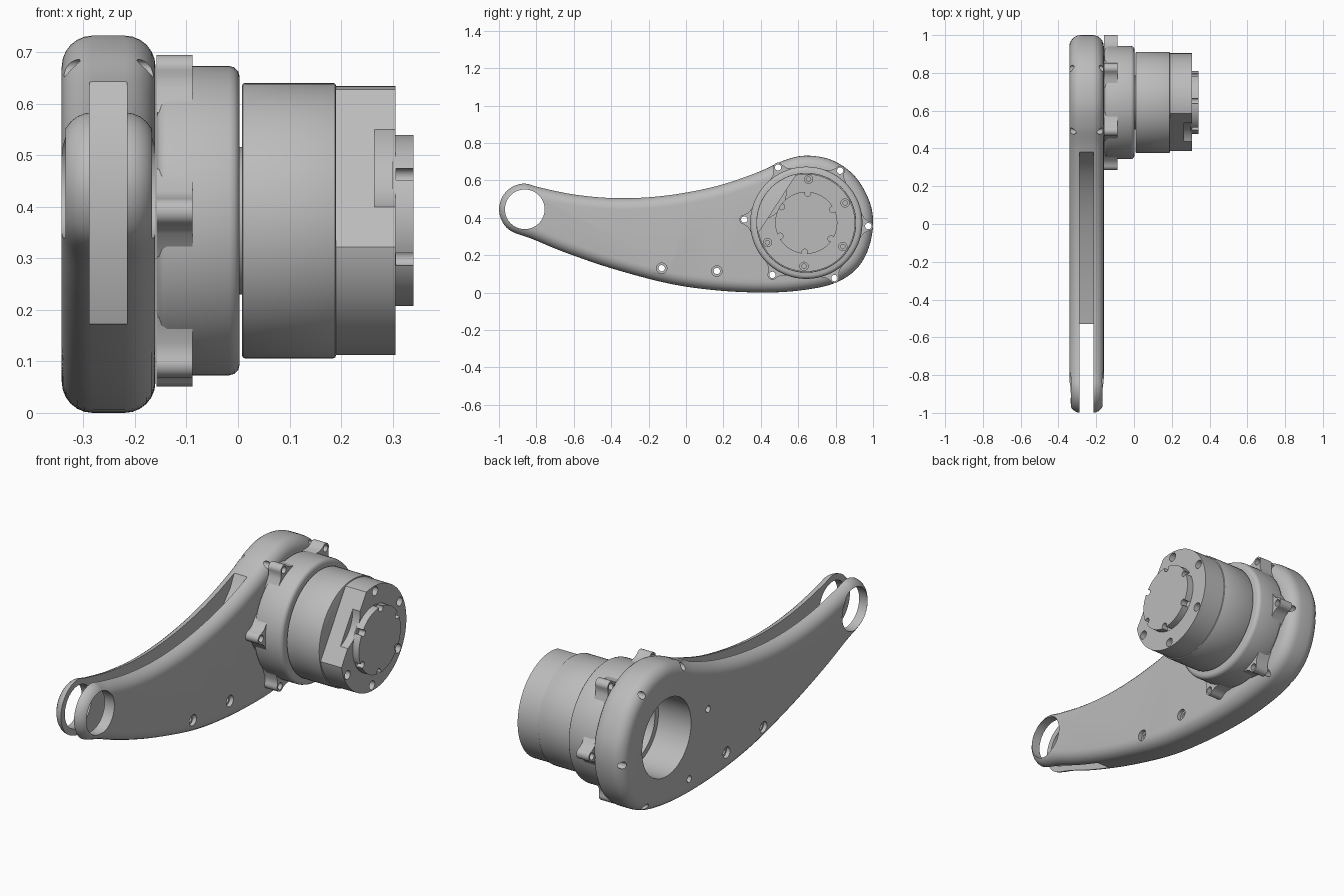
import bpy, bmesh, math
from mathutils import Vector

if "Cube" in bpy.data.objects:
    bpy.data.objects.remove(bpy.data.objects["Cube"])

grey = bpy.data.materials.new("plain_grey")
grey.use_nodes = True
grey.diffuse_color = (0.5, 0.5, 0.5, 1)
grey.node_tree.nodes["Principled BSDF"].inputs["Base Color"].default_value = (0.5, 0.5, 0.5, 1)

HUB = Vector((0.643, 0.373))      # drive axis in the y-z plane
EYE = Vector((-0.862, 0.445))     # small end of the arm


def polar(angle, radius, origin=HUB):
    a = math.radians(angle)
    return Vector((origin[0] + radius * math.cos(a), origin[1] + radius * math.sin(a)))


def circle(origin, radius, n=96):
    return [polar(360 * i / n, radius, origin) for i in range(n)]


def smooth_loop(points, steps=6):
    """Closed Catmull-Rom curve through the points."""
    pts, out = [Vector(p) for p in points], []
    n = len(pts)
    for i in range(n):
        a, b, c, d = (pts[(i + k - 1) % n] for k in range(4))
        for s in range(steps):
            t = s / steps
            out.append(0.5 * (2 * b + (c - a) * t + (2 * a - 5 * b + 4 * c - d) * t * t
                              + (3 * b - a - 3 * c + d) * t ** 3))
    return out


def prism(name, outlines, x0, x1):
    """Extrude y-z outlines along x."""
    bm = bmesh.new()
    for outline in outlines:
        face = bm.faces.new([bm.verts.new((x0, p[0], p[1])) for p in outline])
        new = bmesh.ops.extrude_face_region(bm, geom=[face])["geom"]
        bmesh.ops.translate(bm, vec=(x1 - x0, 0, 0),
                            verts=[v for v in new if isinstance(v, bmesh.types.BMVert)])
    bmesh.ops.recalc_face_normals(bm, faces=bm.faces)
    mesh = bpy.data.meshes.new(name)
    bm.to_mesh(mesh)
    bm.free()
    mesh.materials.append(grey)
    obj = bpy.data.objects.new(name, mesh)
    bpy.context.collection.objects.link(obj)
    return obj


def activate(obj):
    bpy.ops.object.select_all(action='DESELECT')
    obj.select_set(True)
    bpy.context.view_layer.objects.active = obj


def bevel(obj, width, segments=3):
    mod = obj.modifiers.new("round_edges", 'BEVEL')
    mod.width, mod.segments = width, segments
    mod.limit_method, mod.angle_limit = 'ANGLE', math.radians(60)
    activate(obj)
    bpy.ops.object.modifier_apply(modifier=mod.name)


def cut(obj, outlines, x0, x1):
    cutter = prism("cutter", outlines, x0, x1)
    cutter.hide_render = True
    mod = obj.modifiers.new("cut", 'BOOLEAN')
    mod.operation, mod.solver, mod.object = 'DIFFERENCE', 'EXACT', cutter
    activate(obj)
    bpy.ops.object.modifier_apply(modifier=mod.name)
    bpy.data.objects.remove(cutter)


def finish(obj):
    activate(obj)
    bpy.ops.object.shade_smooth_by_angle(angle=math.radians(32))


LUG_ANGLES = [-3 + 60 * i for i in range(6)]
lug_holes = [circle(polar(a, 0.332), 0.017, 20) for a in LUG_ANGLES]

# Curved arm with rounded rim
outline = smooth_loop([polar(a, 0.138, EYE) for a in (240, 210, 180, 150, 120, 90)] + [
    (-0.78, 0.562), (-0.6, 0.525), (-0.4, 0.506), (-0.2, 0.51), (0, 0.535), (0.2, 0.58),
    (0.4, 0.65), (0.52, 0.705), (0.64, 0.732), (0.78, 0.708), (0.9, 0.625), (0.98, 0.49),
    (1.0, 0.36), (0.97, 0.22), (0.9, 0.115), (0.78, 0.045), (0.6, 0.01), (0.4, 0),
    (0.15, 0.013), (-0.1, 0.05), (-0.4, 0.13), (-0.65, 0.215), (-0.82, 0.285)])
arm = prism("arm", [outline], -0.342, -0.16)
bevel(arm, 0.06, 6)
# Link slot, open at the small end
cut(arm, [[(-1.2, 0.1), (-0.57, 0.165), (-0.4, 0.195), (-0.2, 0.25), (0, 0.325),
           (0.15, 0.4), (0.27, 0.49), (0.35, 0.58), (0.39, 0.66), (0.39, 0.9), (-1.2, 0.9)]],
    -0.288, -0.215)
# Pin eye, hub opening and bolt holes
cut(arm, [circle(EYE, 0.106, 64), circle(HUB, 0.195)] + lug_holes, -0.5, 0)
bolts = [(-0.13, 0.13), (0.165, 0.115)]
cut(arm, [circle(b, 0.017, 20) for b in bolts], -0.5, 0)
for x0, x1 in ((-0.4, -0.322), (-0.18, -0.1)):
    cut(arm, [circle(b, 0.028, 24) for b in bolts], x0, x1)
finish(arm)

# Gearbox housing with a recess facing the hub opening
gearbox = prism("gearbox_housing", [circle(HUB, 0.3)], -0.158, 0.003)
bevel(gearbox, 0.02)
cut(gearbox, [circle(HUB, 0.17)], -0.3, -0.05)
finish(gearbox)

# Mounting lugs around the housing
for i, a in enumerate(LUG_ANGLES):
    tip = polar(a, 0.332)
    base = [polar(a + s, 0.292) for s in (-17, 17)]
    waist = [polar(a + s, 0.312) for s in (-7.5, 7.5)]
    inner = [polar(a + s, 0.26) for s in (17, -17)]
    nose = [polar(a + s, 0.026, tip) for s in range(-90, 91, 20)]
    lug = prism(f"mounting_lug_{i + 1}",
                [[base[0], waist[0]] + nose + [waist[1], base[1]] + inner], -0.158, -0.088)
    cut(lug, [lug_holes[i]], -0.3, 0)
    finish(lug)

# Spacer and motor body
finish(prism("spacer", [circle(HUB, 0.143)], 0, 0.012))
body = prism("motor_body", [circle(HUB, 0.267)], 0.008, 0.19)
bevel(body, 0.005, 2)
finish(body)

# Motor end section with a flat and a scooped relief
end = prism("motor_end", [circle(HUB, 0.261)], 0.188, 0.306)
FLAT = 147
mid = polar(FLAT, 0.187)
out, along = polar(FLAT, 1, (0, 0)), polar(FLAT + 90, 1, (0, 0))
cut(end, [[mid - along * 0.3, mid + along * 0.3,
           mid + along * 0.3 + out * 0.2, mid - along * 0.3 + out * 0.2]], 0.19, 0.4)
cut(end, [circle(polar(FLAT, 0.307), 0.15)], 0.265, 0.4)
# Screw holes: wide head pockets with a narrower bore
screws = [polar(87 + 60 * i, 0.233) for i in range(6) if i != 1]
cut(end, [circle(s, 0.022, 24) for s in screws], 0.275, 0.4)
cut(end, [circle(s, 0.012, 16) for s in screws], 0.24, 0.4)
finish(end)

# End cap with notched rim
cap = prism("end_cap", [circle(HUB, 0.166)], 0.3, 0.341)
cut(cap, [circle(polar(87 + 60 * i, 0.157), 0.016, 20) for i in range(6)], 0.307, 0.4)
finish(cap)
